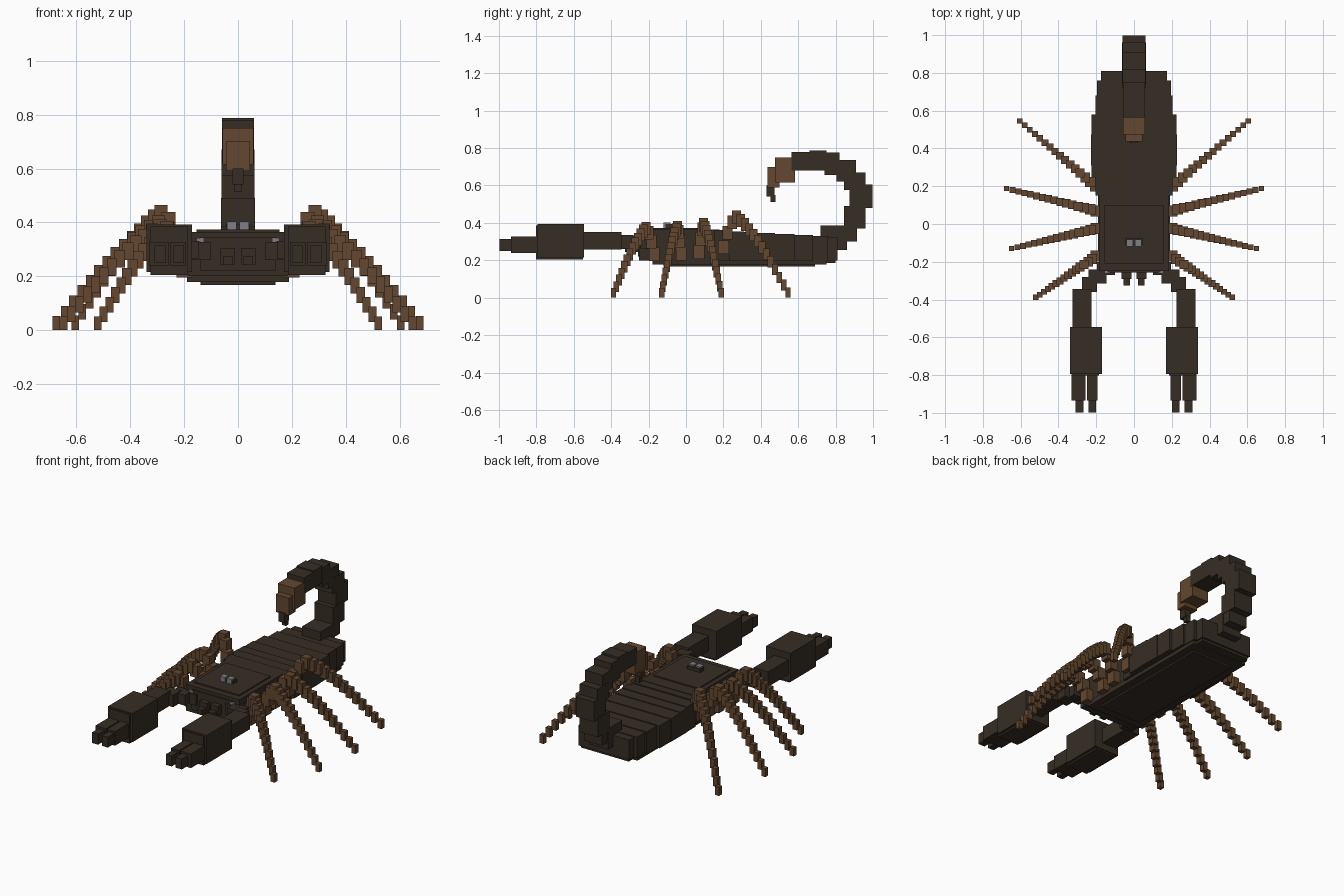
import bpy, bmesh
from mathutils import Matrix, Vector


def material(name, rgb):
    m = bpy.data.materials.new(name)
    m.diffuse_color = (*rgb, 1)
    return m


DARK = material("dark_shell", (0.037, 0.027, 0.018))
BROWN = material("leg_brown", (0.125, 0.064, 0.029))
GREY = material("eye_grey", (0.21, 0.21, 0.24))


def blocks(name, mat, boxes, mirror=False):
    """One object from boxes given as (x0, x1, y0, y1, z0, z1)."""
    bm = bmesh.new()
    for x0, x1, y0, y1, z0, z1 in boxes:
        spans = [(x0, x1), (-x1, -x0)] if mirror else [(x0, x1)]
        for a, b in spans:
            mid = Vector(((a + b) / 2, (y0 + y1) / 2, (z0 + z1) / 2))
            size = Matrix.Diagonal((b - a, y1 - y0, z1 - z0, 1))
            bmesh.ops.create_cube(bm, size=1, matrix=Matrix.Translation(mid) @ size)
    mesh = bpy.data.meshes.new(name)
    bm.to_mesh(mesh)
    bm.free()
    mesh.materials.append(mat)
    ob = bpy.data.objects.new(name, mesh)
    bpy.context.collection.objects.link(ob)
    return ob


# Front shield with raised top plate and face plate
blocks("carapace", DARK, [
    (-.185, .185, -.25, .18, .20, .365),
    (-.155, .155, -.21, .10, .30, .373),
    (-.14, .14, -.257, -.2, .22, .345)])

# Overlapping back plates: (y0, y1, half width, top)
plates = [(.15, .23, .205, .362), (.23, .31, .225, .355), (.31, .38, .228, .35),
          (.38, .475, .228, .345), (.475, .58, .225, .34), (.58, .68, .205, .335),
          (.68, .76, .195, .33), (.76, .81, .175, .325)]
blocks("abdomen", DARK, [(-w, w, a, b, .20, t) for a, b, w, t in plates])
blocks("belly", DARK, [(-.19, .19, -.18, .75, .178, .21),
                       (-.14, .14, -.12, .69, .168, .19),
                       (-.165, .165, .7, .80, .185, .25)])

# Curled tail: (y0, y1, z0, z1)
tail = [(.72, .86, .255, .385), (.79, .915, .30, .385), (.845, .96, .37, .49),
        (.875, .997, .48, .605), (.845, .96, .575, .67), (.805, .91, .62, .737),
        (.74, .82, .657, .775), (.66, .75, .68, .787), (.565, .66, .68, .78)]
blocks("tail", DARK, [(-w, w, *seg) for seg, w in
                      zip(tail, (.064, .062, .064, .062, .062, .06, .06, .059, .059))])
blocks("tail_bulb", BROWN, [(-.058, .058, .475, .583, .615, .75),
                            (-.045, .045, .437, .50, .59, .70)])
blocks("stinger", DARK, [(-.021, .021, .43, .472, .54, .60),
                         (-.014, .014, .452, .478, .512, .55)])

# Arms, palms and pincers
blocks("arm", DARK, [
    (.10, .195, -.27, -.2, .26, .325), (.145, .24, -.315, -.24, .265, .33),
    (.195, .275, -.36, -.28, .26, .335), (.225, .325, -.55, -.345, .257, .35)],
    mirror=True)
blocks("palm", DARK, [(.17, .34, -.795, -.545, .215, .393),
                      (.185, .325, -.803, -.552, .205, .385)], mirror=True)
blocks("pincer", DARK, [
    (.257, .33, -.935, -.79, .24, .328), (.193, .25, -.935, -.79, .24, .328),
    (.267, .31, -.997, -.93, .25, .315), (.2, .24, -.997, -.93, .25, .315)],
    mirror=True)

# Mouthparts
blocks("mouthparts", DARK, [(.012, .065, -.29, -.24, .243, .305),
                            (.02, .055, -.325, -.28, .243, .275)], mirror=True)

# Eyes
blocks("eyes", GREY, [(.006, .04, -.12, -.083, .36, .403),
                      (.128, .155, -.262, -.213, .327, .342)], mirror=True)
blocks("eye_mount", DARK, [(-.045, .045, -.11, -.075, .36, .394)])

# Legs: rise to a knee then step down; height given as a share of knee height
SHAPE = [(0, .62), (.09, .86), (.18, 1), (.3, .93), (.5, .74), (.7, .49), (.86, .26), (1, .06)]


def height(t):
    for (a, za), (b, zb) in zip(SHAPE, SHAPE[1:]):
        if t <= b:
            return za + (zb - za) * (t - a) / (b - a)
    return SHAPE[-1][1]


# (name, base x, base y, tip x, tip y, knee height)
legs = [("front_leg", .20, -.17, .52, -.388, .375),
        ("second_leg", .20, -.025, .648, -.13, .38),
        ("third_leg", .20, .07, .675, .188, .395),
        ("rear_leg", .205, .20, .605, .545, .435)]
N = 15
for name, bx, by, tx, ty, knee in legs:
    boxes = []
    for i in range(N + 1):
        t = i / N
        x, y, z = bx + (tx - bx) * t, by + (ty - by) * t, knee * height(t)
        w = .029 - .015 * t ** .7          # half width
        h = .037 - .009 * t                # half height
        boxes.append((x - w, x + w, y - w, y + w, max(0, z - h), z + h))
    blocks(name, BROWN, boxes, mirror=True)
